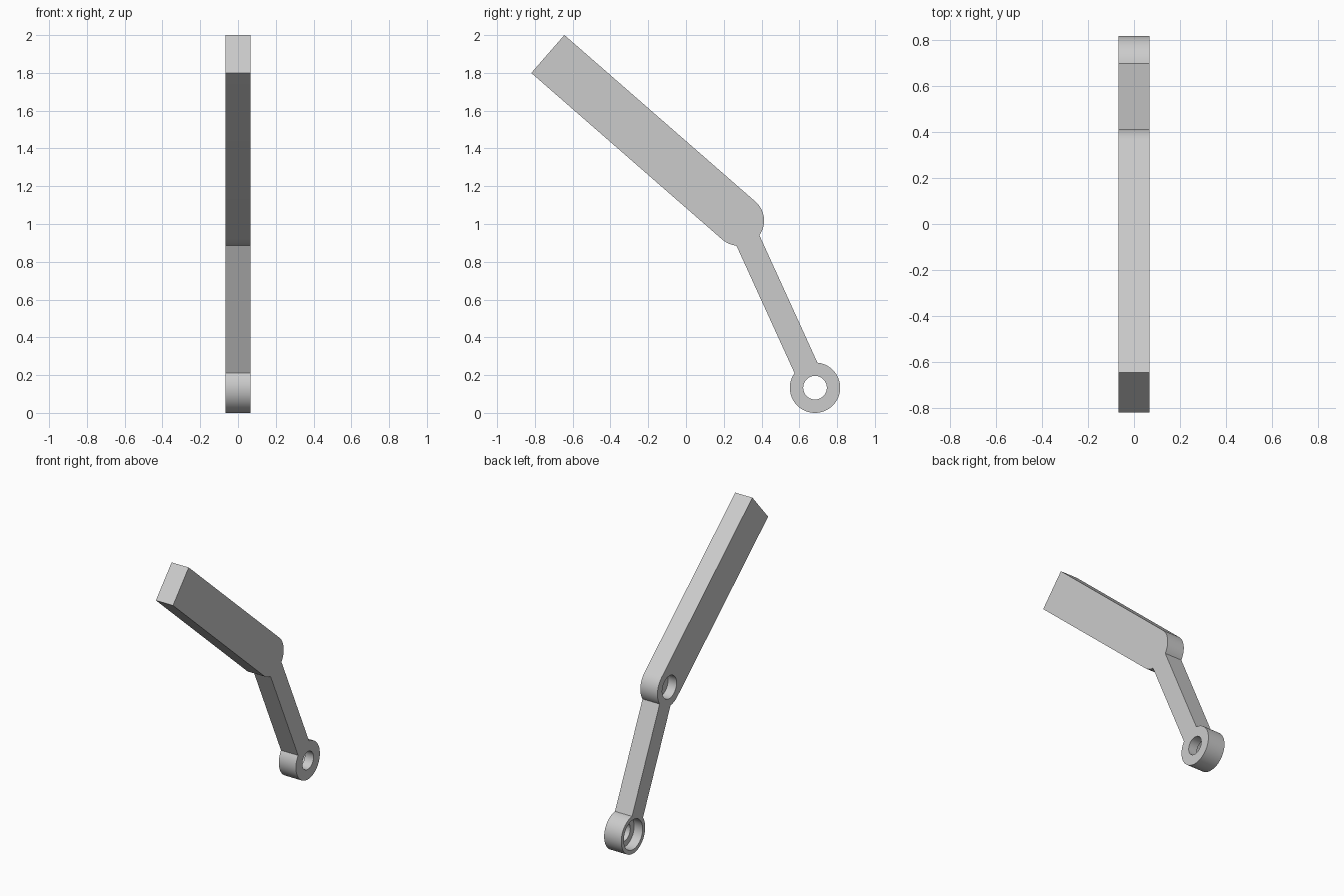
import bpy, bmesh, math
from mathutils import Vector

if "Cube" in bpy.data.objects:
    bpy.data.objects.remove(bpy.data.objects["Cube"], do_unlink=True)

HALF = 0.0667                      # half thickness along x
R = 0.1333                         # radius of both rounded ends
PIVOT = Vector((0.28, 1.018))      # (y, z)
RING = Vector((0.683, 0.1333))
TIP = Vector((-0.7315, 1.9))       # middle of the square end

grey = bpy.data.materials.new("plain_grey")
grey.use_nodes = True
colour = (0.6, 0.6, 0.6, 1)
grey.diffuse_color = colour
grey.node_tree.nodes["Principled BSDF"].inputs["Base Color"].default_value = colour


def polar(angle, radius=R):
    return Vector((math.cos(angle), math.sin(angle))) * radius


def arc(centre, start, end):
    steps = max(6, round(abs(end - start) / math.radians(5)))
    return [centre + polar(start + (end - start) * i / steps) for i in range(steps + 1)]


def prism(name, outline, x0, x1):
    """Extrude a (y, z) outline from x0 to x1."""
    bm = bmesh.new()
    face = bm.faces.new([bm.verts.new((x0, p.x, p.y)) for p in outline])
    new = bmesh.ops.extrude_face_region(bm, geom=[face])["geom"]
    verts = [g for g in new if isinstance(g, bmesh.types.BMVert)]
    bmesh.ops.translate(bm, verts=verts, vec=(x1 - x0, 0, 0))
    bmesh.ops.recalc_face_normals(bm, faces=bm.faces)
    mesh = bpy.data.meshes.new(name)
    bm.to_mesh(mesh)
    bm.free()
    mesh.materials.append(grey)
    obj = bpy.data.objects.new(name, mesh)
    bpy.context.collection.objects.link(obj)
    return obj


def bore(target, centre, radius, x0, x1):
    """Cut a round hole along x."""
    n = 64
    circle = [centre + polar(math.tau * i / n, radius) for i in range(n)]
    cutter = prism("hole_cutter", circle, x0, x1)
    cutter.hide_render = True
    mod = target.modifiers.new("hole", "BOOLEAN")
    mod.operation = "DIFFERENCE"
    mod.solver = "EXACT"
    mod.object = cutter
    bpy.context.view_layer.objects.active = target
    bpy.ops.object.modifier_apply(modifier=mod.name)
    bpy.data.objects.remove(cutter, do_unlink=True)


# Outline: wide lever, rounded pivot, narrow arm, round eye
d = PIVOT - TIP
lever = math.atan2(d.y, d.x)
d = RING - PIVOT
arm = math.atan2(d.y, d.x)
quarter, join = math.pi / 2, math.pi / 6
back = arm + math.pi
outline = [TIP + polar(lever + quarter)]
outline += arc(PIVOT, lever + quarter, arm + join)
outline += arc(RING, back - join, back + join - math.tau)
outline += arc(PIVOT, arm - join, lever - quarter)
outline += [TIP + polar(lever - quarter)]
body = prism("bent_lever", outline, -HALF, HALF)

# Blind pivot hole, eye recess and eye through hole
bore(body, PIVOT, 0.08, -0.2, 0)
bore(body, RING, 0.105, -0.2, 0)
bore(body, RING, 0.0625, -0.2, 0.2)

bpy.ops.object.select_all(action="DESELECT")
body.select_set(True)
bpy.context.view_layer.objects.active = body
bpy.ops.object.shade_smooth_by_angle(angle=math.radians(30))
